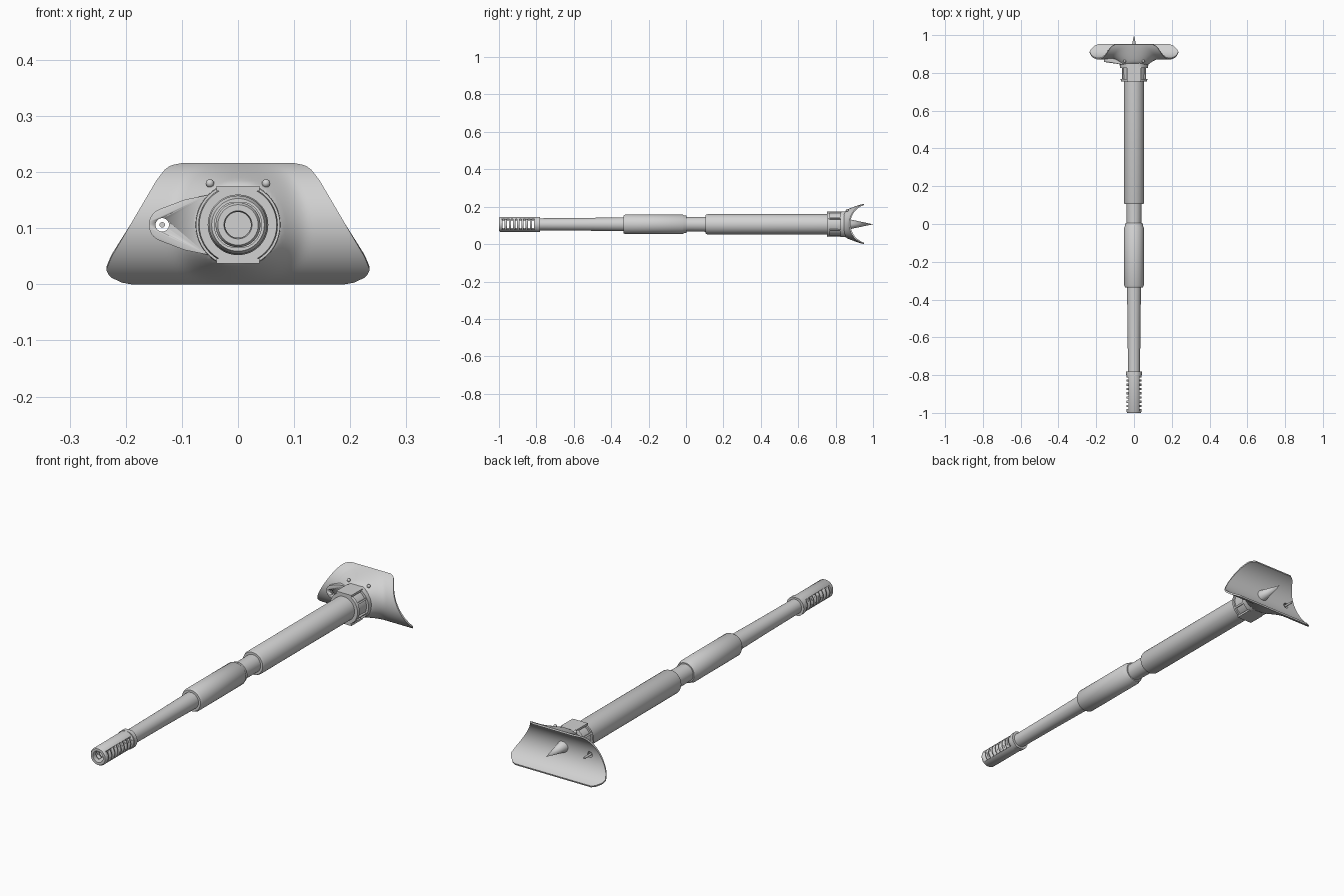
import bpy, bmesh, math
from mathutils import Matrix

if "Cube" in bpy.data.objects:
    bpy.data.objects.remove(bpy.data.objects["Cube"])

AXIS_Z = 0.106      # barrel centre line
SHELL_Z = 0.108     # middle of the mantlet
grey = bpy.data.materials.new("light grey")
grey.diffuse_color = (0.64, 0.64, 0.64, 1)
grey.use_nodes = True
grey.node_tree.nodes["Principled BSDF"].inputs["Base Color"].default_value = grey.diffuse_color


def finish(name, bm, angle=35):
    bmesh.ops.remove_doubles(bm, verts=bm.verts, dist=1e-6)
    bmesh.ops.recalc_face_normals(bm, faces=bm.faces)
    me = bpy.data.meshes.new(name)
    bm.to_mesh(me)
    bm.free()
    me.materials.append(grey)
    me.polygons.foreach_set("use_smooth", [True] * len(me.polygons))
    me.set_sharp_from_angle(angle=math.radians(angle))
    ob = bpy.data.objects.new(name, me)
    bpy.context.scene.collection.objects.link(ob)
    return ob


def lathe(name, profile, n=40, x=0.0, z=AXIS_Z, flat=None):
    """Revolve (y, radius) pairs about a line along y; flat clips top and bottom."""
    bm = bmesh.new()
    rings = []
    for y, r in profile:
        ring = []
        for i in range(n):
            a = 2 * math.pi * i / n
            dz = r * math.sin(a)
            if flat:
                dz = max(-flat, min(flat, dz))
            ring.append(bm.verts.new((x + r * math.cos(a), y, z + dz)))
        rings.append(ring)
    for a, b in zip(rings, rings[1:]):
        for i in range(n):
            j = (i + 1) % n
            bm.faces.new((a[i], a[j], b[j], b[i]))
    bmesh.ops.dissolve_degenerate(bm, dist=1e-7, edges=bm.edges)
    return finish(name, bm)


def box_into(bm, centre, size, turn=Matrix()):
    bmesh.ops.create_cube(bm, size=1, matrix=Matrix.Translation(centre) @ turn
                          @ Matrix.Diagonal((*size, 1)))


def cut(ob, cutter):
    mod = ob.modifiers.new("cut", "BOOLEAN")
    mod.operation = "DIFFERENCE"
    mod.solver = "EXACT"
    mod.object = cutter
    cutter.hide_render = True
    bpy.context.view_layer.objects.active = ob
    bpy.ops.object.modifier_apply(modifier="cut")


def discard(ob):
    bpy.data.objects.remove(ob, do_unlink=True)


# Barrel: thin front tube, two thermal sleeves with a neck between them
lathe("barrel", [
    (-0.79, 0), (-0.79, 0.032), (-0.55, 0.034), (-0.335, 0.037),
    (-0.335, 0.047), (-0.325, 0.052), (-0.018, 0.052), (-0.012, 0.048),
    (0.0, 0.047), (0.004, 0.044), (0.004, 0.039), (0.105, 0.040), (0.105, 0.050),
    (0.115, 0.054), (0.85, 0.054), (0.85, 0)], 48)

# Muzzle brake: hollow tube with vents across both sides
brake = lathe("muzzle_brake", [
    (-0.80, 0), (-0.80, 0.023), (-0.985, 0.023), (-1.0, 0.025),
    (-1.0, 0.036), (-0.994, 0.040), (-0.80, 0.040), (-0.80, 0.043),
    (-0.78, 0.043), (-0.78, 0)], 40, flat=0.040)
bm = bmesh.new()
for i in range(8):
    for s in (-1, 1):
        box_into(bm, (s * 0.035, -0.975 + i * 0.0225, AXIS_Z), (0.05, 0.010, 0.054))
vents = finish("vent_cutter", bm)
cut(brake, vents)
discard(vents)

# Collar: clipped core, a flange at each end, flat plates and side ribs
lathe("collar_core", [(0.76, 0), (0.76, 0.063), (0.84, 0.065), (0.84, 0)], 48, flat=0.062)
lathe("collar_front_flange", [(0.755, 0), (0.755, 0.069), (0.767, 0.071), (0.767, 0)], 48, flat=0.067)
lathe("collar_rear_flange", [(0.825, 0), (0.825, 0.075), (0.855, 0.076), (0.855, 0)], 48, flat=0.069)
bm = bmesh.new()
for s in (-1, 1):
    box_into(bm, (0, 0.795, AXIS_Z + s * 0.0645), (0.076, 0.08, 0.009))
finish("collar_plates", bm)
bm = bmesh.new()
for deg in (-28, 28, 152, 208):
    a = math.radians(deg)
    box_into(bm, (0.065 * math.cos(a), 0.797, AXIS_Z + 0.065 * math.sin(a)),
             (0.012, 0.07, 0.008), Matrix.Rotation(-a, 4, "Y"))
finish("collar_ribs", bm)

# Mantlet: curved trapezoid shell flaring forward around the collar
OUTLINE = [(0, 0.190), (0.003, 0.207), (0.013, 0.228), (0.025, 0.235), (0.048, 0.226),
           (0.186, 0.145), (0.205, 0.130), (0.212, 0.120), (0.216, 0.100)]
CURVE_Y, CURVE_R, INNER = 0.985, 0.1135, 0.934


def half_width(z):
    for (z0, w0), (z1, w1) in zip(OUTLINE, OUTLINE[1:]):
        if z <= z1:
            return w0 + (w1 - w0) * (z - z0) / (z1 - z0)
    return OUTLINE[-1][1]


def flare(x, y, dz):
    t = max(0.0, min(1.0, (0.128 - math.hypot(x, dz)) / 0.055))
    s = t * t * (1.6 - 0.6 * t) * (1 - (abs(dz) / SHELL_Z) ** 4)
    return y + (min(y, 0.842) - y) * s


bm = bmesh.new()
NX, NZ = 48, 40
heights = [SHELL_Z * (1 - math.cos(math.pi * j / NZ)) for j in range(NZ + 1)]
grids = []
for front in (True, False):
    rows = []
    for z in heights:
        w, dz, row = half_width(z), z - SHELL_Z, []
        depth = math.sqrt(CURVE_R ** 2 - dz * dz)
        for i in range(NX + 1):
            x = w * (2 * i / NX - 1)
            if front:
                co = (x, flare(x, CURVE_Y - depth, dz), z)
            else:
                co = (x, CURVE_Y - depth * INNER, SHELL_Z + dz * INNER)
            row.append(bm.verts.new(co))
        rows.append(row)
    grids.append(rows)
    for a, b in zip(rows, rows[1:]):
        for i in range(NX):
            bm.faces.new((a[i], a[i + 1], b[i + 1], b[i]))


def border(g):
    return g[0] + [r[-1] for r in g[1:]] + g[-1][-2::-1] + [r[0] for r in g[-2:0:-1]]


fa, fb = border(grids[0]), border(grids[1])
for i in range(len(fa)):
    j = (i + 1) % len(fa)
    bm.faces.new((fa[i], fa[j], fb[j], fb[i]))
mantlet = finish("mantlet", bm)

# Side sight housing: tapered teardrop from the collar
SX = -0.135
bm = bmesh.new()
for y_tip, y_base in ((0.858, 0.843), (0.876, 0.876)):
    for i in range(17):
        a = math.pi / 2 + math.pi * i / 16
        bm.verts.new((SX + 0.006 + 0.030 * math.cos(a), y_tip, AXIS_Z + 0.030 * math.sin(a)))
    for s in (-1, 1):
        bm.verts.new((-0.095, (y_tip + y_base) / 2, AXIS_Z + s * 0.045))
        bm.verts.new((-0.055, y_base, AXIS_Z + s * 0.053))
bmesh.ops.convex_hull(bm, input=bm.verts)
housing = finish("sight_housing", bm)

# Port through housing and mantlet with a small rod inside
port = lathe("port_cutter", [(0.80, 0), (0.80, 0.012), (0.95, 0.012), (0.95, 0)], 24, x=SX)
cut(mantlet, port)
cut(housing, port)
discard(port)
lathe("port_rod", [(0.858, 0), (0.858, 0.005), (0.92, 0.005), (0.92, 0)], 12, x=SX)

# Rear spike
lathe("rear_spike", [(0.872, 0), (0.872, 0.027), (1.0, 0)], 32)

# Lifting hooks: slanted post with a round head
for s, side in ((-1, "left"), (1, "right")):
    bm = bmesh.new()
    lean = Matrix.Rotation(s * math.radians(30), 4, "Y")
    bmesh.ops.create_cone(bm, cap_ends=True, segments=12, radius1=0.004, radius2=0.004,
                          depth=0.026, matrix=Matrix.Translation((s * 0.046, 0.862, 0.174)) @ lean)
    bmesh.ops.create_uvsphere(bm, u_segments=12, v_segments=8, radius=0.0075,
                              matrix=Matrix.Translation((s * 0.050, 0.862, 0.180)))
    finish("lifting_hook_" + side, bm)
